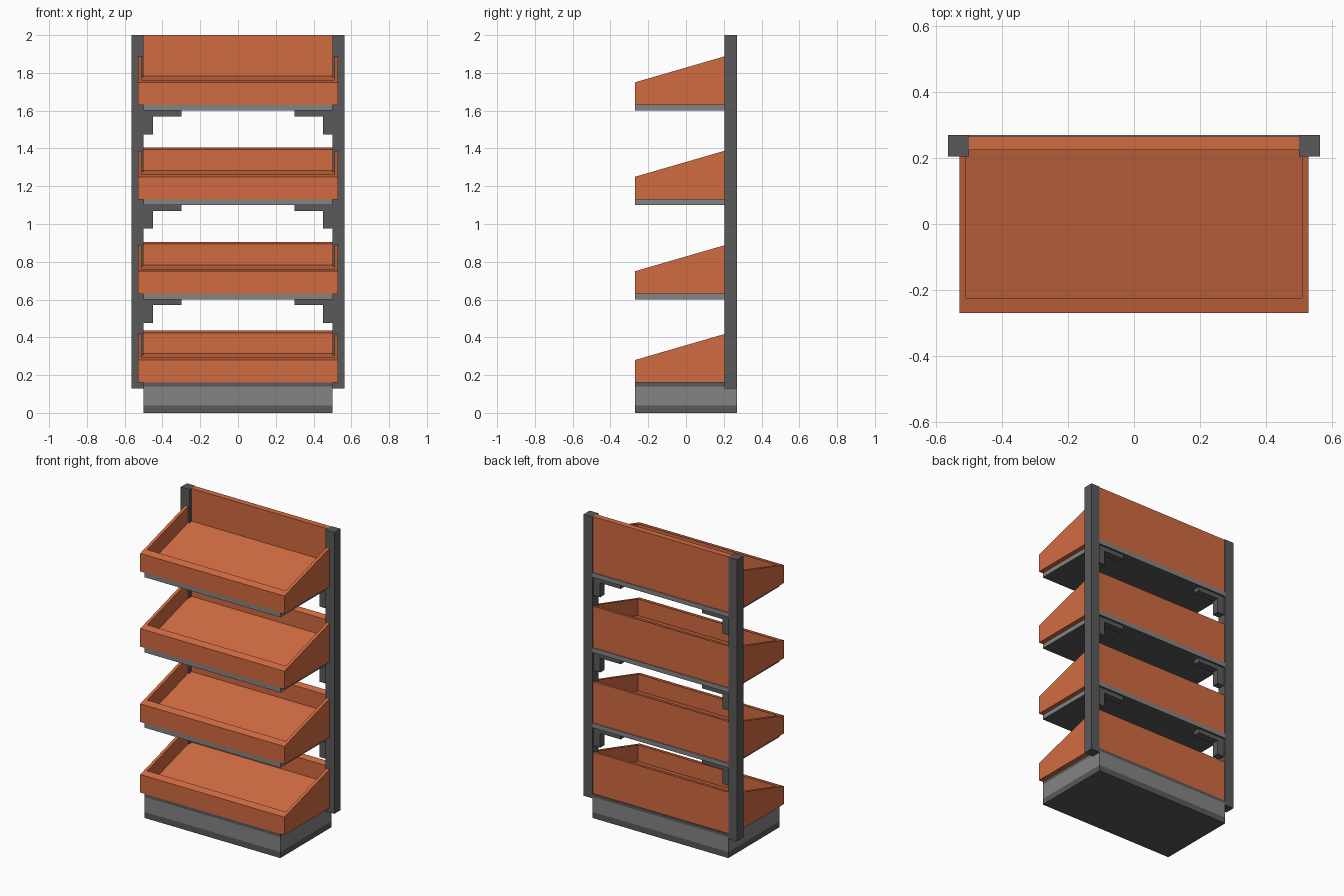
import bpy, bmesh
from mathutils import Vector

cube = bpy.data.objects.get("Cube")
if cube:
    bpy.data.objects.remove(cube, do_unlink=True)


def material(name, rgb):
    m = bpy.data.materials.new(name)
    m.use_nodes = True
    m.diffuse_color = (*rgb, 1)
    m.node_tree.nodes["Principled BSDF"].inputs["Base Color"].default_value = (*rgb, 1)
    return m


ORANGE = material("orange", (0.64, 0.148, 0.054))
DARK = material("dark grey", (0.1, 0.1, 0.1))
LIGHT = material("light grey", (0.23, 0.23, 0.23))

BACK = 0.27
FRONT = -0.27


def finish(bm, name, *mats):
    bmesh.ops.recalc_face_normals(bm, faces=bm.faces)
    mesh = bpy.data.meshes.new(name)
    bm.to_mesh(mesh)
    bm.free()
    for m in mats:
        mesh.materials.append(m)
    obj = bpy.data.objects.new(name, mesh)
    bpy.context.collection.objects.link(obj)
    return obj


def prism(name, points, axis, lo, hi, *mats):
    """Extrude a closed outline along x (outline is y, z) or y (outline is x, z)."""
    bm = bmesh.new()
    place = (lambda a, b: (lo, a, b)) if axis == "x" else (lambda a, b: (a, lo, b))
    face = bm.faces.new([bm.verts.new(place(a, b)) for a, b in points])
    out = bmesh.ops.extrude_face_region(bm, geom=[face])
    move = Vector((hi - lo, 0, 0)) if axis == "x" else Vector((0, hi - lo, 0))
    bmesh.ops.translate(bm, vec=move, verts=[v for v in out["geom"] if isinstance(v, bmesh.types.BMVert)])
    return finish(bm, name, *mats)


def box(name, x, y, z, *mats):
    return prism(name, [(x[0], z[0]), (x[1], z[0]), (x[1], z[1]), (x[0], z[1])], "y", y[0], y[1], *mats)


def tray(name, z):
    """Solid wedge whose sloping top is recessed parallel to itself."""
    back, half, slope = 0.264, 0.53, 0.29
    top = lambda y: z + 0.12 + slope * (y - FRONT)
    bm = bmesh.new()

    def ring(w, y0, y1, height):
        corners = ((-w, y0), (w, y0), (w, y1), (-w, y1))
        return [bm.verts.new((x, y, height(y))) for x, y in corners]

    rings = [ring(half, FRONT, back, lambda y: z),
             ring(half, FRONT, back, top),
             ring(0.51, -0.225, 0.225, top),
             ring(0.51, -0.225, 0.225, lambda y: top(y) - 0.11)]
    for a, b in zip(rings, rings[1:]):
        for i in range(4):
            j = (i + 1) % 4
            bm.faces.new((a[i], a[j], b[j], b[i]))
    bm.faces.new(rings[0])
    bm.faces.new(rings[-1])
    return finish(bm, name, ORANGE)


# Plinth: dark foot, light body, dark cap
for part, z, mat in (("plinth_foot", (0, 0.04), DARK),
                     ("plinth_body", (0.04, 0.14), LIGHT),
                     ("plinth_cap", (0.14, 0.16), DARK)):
    box(part, (-0.5, 0.5), (FRONT, BACK), z, mat)

# Uprights
for side, s in (("left", 1), ("right", -1)):
    box(side + "_post", (s * 0.5, s * 0.565), (0.205, BACK), (0.13, 2), DARK)

# Trays, with a shelf plate and angle brackets under the upper three
for level, z in enumerate((0.16, 0.63, 1.13, 1.63), 1):
    tray(f"tray_{level}", z)
    if level == 1:
        continue
    plate = box(f"shelf_plate_{level}", (-0.5, 0.5), (FRONT, BACK), (z - 0.03, z), LIGHT, DARK)
    for p in plate.data.polygons:
        p.material_index = int(p.normal.z < -0.5)
    for side, s in (("left", 1), ("right", -1)):
        outline = [(0.5, 0), (0.3, 0), (0.3, -0.03), (0.45, -0.03), (0.45, -0.125), (0.5, -0.125)]
        prism(f"{side}_bracket_{level}", [(s * x, z - 0.03 + h) for x, h in outline],
              "y", 0.212, 0.258, DARK)

# Tall back panel above the top tray
box("back_panel", (-0.5, 0.5), (0.225, 0.265), (1.63, 2), ORANGE)
